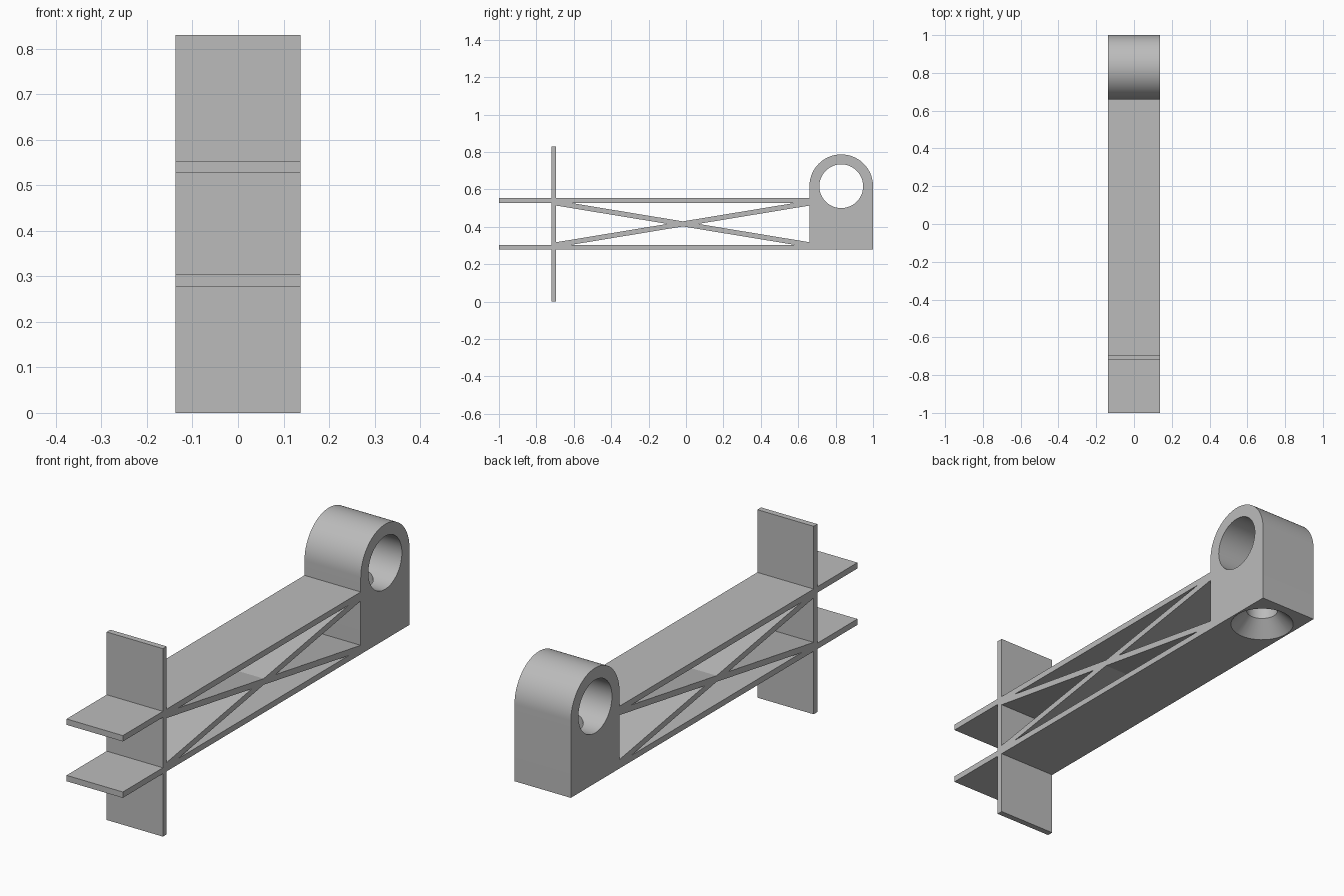
import bpy, bmesh, math

if "Cube" in bpy.data.objects:
    bpy.data.objects.remove(bpy.data.objects["Cube"], do_unlink=True)

HALF_W = 0.1375
BACK = 0.66                      # where the bearing block begins
WALL = (-0.72, -0.694)           # front and back of the upright plate
LOW, HIGH = (0.278, 0.304), (0.527, 0.553)

grey = bpy.data.materials.new("plain grey")
grey.use_nodes = True
grey.diffuse_color = (0.5, 0.5, 0.5, 1)
grey.node_tree.nodes["Principled BSDF"].inputs["Base Color"].default_value = (0.5, 0.5, 0.5, 1)


def finish(name, bm):
    bmesh.ops.recalc_face_normals(bm, faces=bm.faces)
    mesh = bpy.data.meshes.new(name)
    bm.to_mesh(mesh)
    bm.free()
    mesh.materials.append(grey)
    obj = bpy.data.objects.new(name, mesh)
    bpy.context.collection.objects.link(obj)
    return obj


def extrude_side(name, outline, half=HALF_W):
    """Extrude a (y, z) outline across the width."""
    bm = bmesh.new()
    face = bm.faces.new([bm.verts.new((-half, y, z)) for y, z in outline])
    new = bmesh.ops.extrude_face_region(bm, geom=[face])["geom"]
    verts = [v for v in new if isinstance(v, bmesh.types.BMVert)]
    bmesh.ops.translate(bm, verts=verts, vec=(2 * half, 0, 0))
    return finish(name, bm)


def slab(name, ys, zs):
    return extrude_side(name, [(ys[0], zs[0]), (ys[1], zs[0]), (ys[1], zs[1]), (ys[0], zs[1])])


def arc(cy, cz, r, start, end, steps):
    return [(cy + r * math.cos(a), cz + r * math.sin(a))
            for a in (start + (end - start) * i / steps for i in range(steps + 1))]


# Upright plate and the two long plates crossing it
slab("upright_plate", WALL, (0, 0.83))
for label, zs in (("lower", LOW), ("upper", HIGH)):
    slab(label + "_front_tab", (-1, WALL[0]), zs)
    slab(label + "_beam", (WALL[1], BACK), zs)

# Cross brace filling the gap between the beams, as one mirrored outline
cy, cz = (WALL[1] + BACK) / 2, (LOW[1] + HIGH[0]) / 2
L, H, t = (BACK - WALL[1]) / 2, (HIGH[0] - LOW[1]) / 2, 0.0135
slope = H / L
quarter = [(t / slope, 0), (L, H - t), (L, H), (L - t / slope, H), (0, t)]
half = quarter + [(-y, z) for y, z in reversed(quarter[:-1])]
full = half + [(y, -z) for y, z in reversed(half[1:-1])]
extrude_side("cross_brace", [(cy + y, cz + z) for y, z in full])

# Bearing block with rounded top
by, bz = 0.83, 0.617
block = extrude_side("bearing_block",
                     [(BACK, LOW[0]), (1, LOW[0])] + arc(by, bz, 0.17, 0, math.pi, 48))

# Cutters: cross bore and countersunk screw hole from below
bore = extrude_side("bore_cutter", arc(by, bz, 0.117, 0, math.tau, 64)[:-1], 0.3)
bm = bmesh.new()
z0 = LOW[0]
profile = [(0, z0 - 0.02), (0.15, z0 - 0.02), (0.065, z0 + 0.065), (0.065, bz), (0, bz)]
verts = [bm.verts.new((r, by, z)) for r, z in profile]
edges = [bm.edges.new(pair) for pair in zip(verts, verts[1:])]
bmesh.ops.spin(bm, geom=verts + edges, cent=(0, by, 0), axis=(0, 0, 1),
               angle=math.tau, steps=48)
bmesh.ops.remove_doubles(bm, verts=bm.verts, dist=0.0001)
screw = finish("screw_hole_cutter", bm)

bpy.ops.object.select_all(action="DESELECT")
block.select_set(True)
bpy.context.view_layer.objects.active = block
for cutter in (bore, screw):
    cutter.hide_render = True
    mod = block.modifiers.new(cutter.name, "BOOLEAN")
    mod.operation, mod.solver, mod.object = "DIFFERENCE", "EXACT", cutter
    bpy.ops.object.modifier_apply(modifier=mod.name)
    bpy.data.objects.remove(cutter, do_unlink=True)
bpy.ops.object.shade_smooth_by_angle(angle=math.radians(30))
